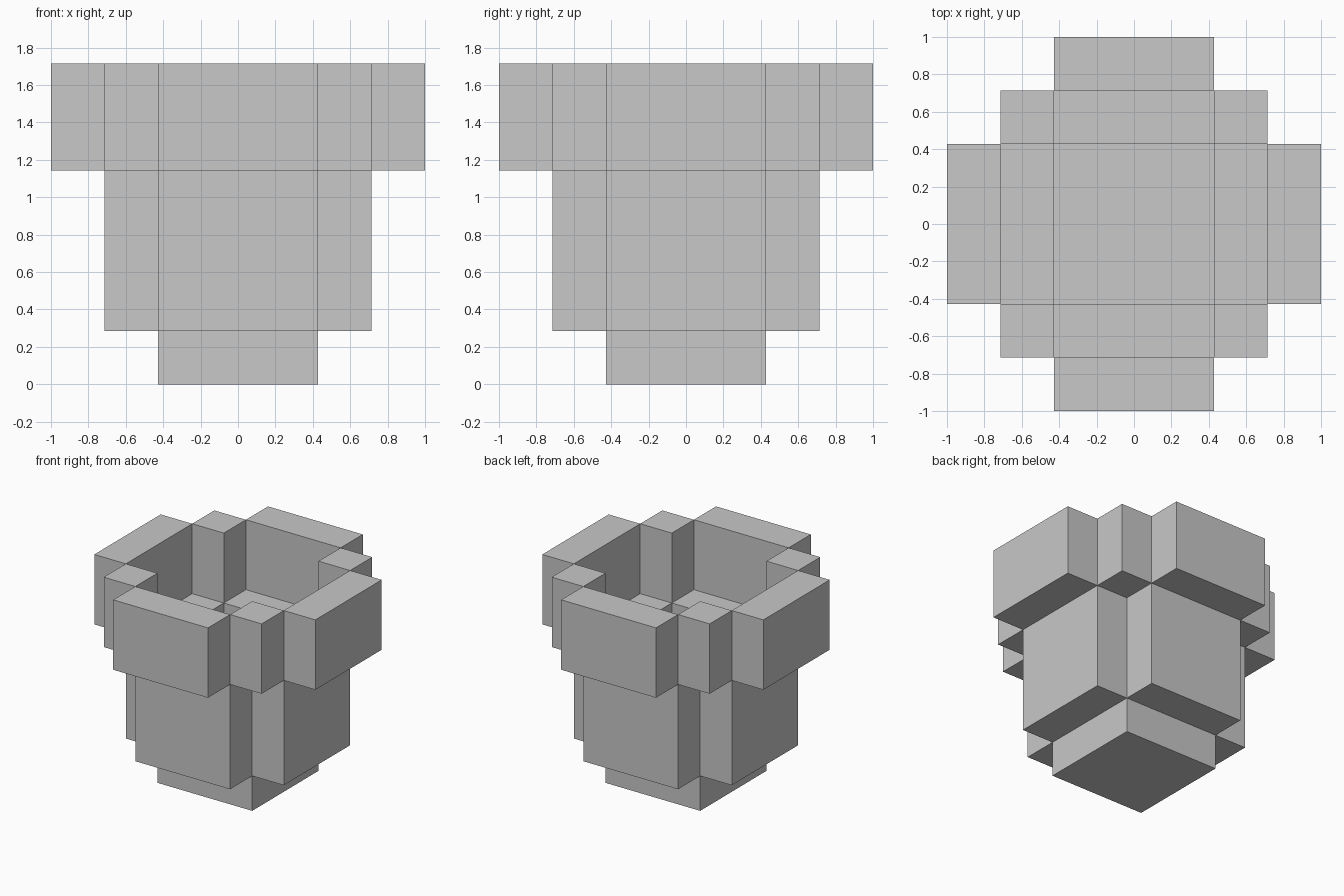
import bpy

if "Cube" in bpy.data.objects:
    bpy.data.objects.remove(bpy.data.objects["Cube"])

U = 2 / 7  # block size

gray = bpy.data.materials.new("light_gray")
gray.diffuse_color = (0.58, 0.58, 0.58, 1)
gray.use_nodes = True
gray.node_tree.nodes["Principled BSDF"].inputs["Base Color"].default_value = gray.diffuse_color


def box(name, x, y, z, sx, sy, sz):
    """Box centred at x, y with its base at z, all in block units."""
    bpy.ops.mesh.primitive_cube_add(size=1, location=(x * U, y * U, (z + sz / 2) * U))
    ob = bpy.context.object
    ob.name = name
    ob.scale = (sx * U, sy * U, sz * U)
    bpy.ops.object.transform_apply(location=False, rotation=False, scale=True)
    ob.data.materials.append(gray)


# Floor of the pot
box("pot_floor", 0, 0, 0, 3, 3, 1)

# Body walls and wider rim walls on all four sides
for part, dist, z, height in (("body_wall", 2, 1, 3), ("rim_wall", 3, 4, 2)):
    for s in (-1, 1):
        box(part, s * dist, 0, z, 1, 3, height)
        box(part, 0, s * dist, z, 3, 1, height)

# Rim corner posts
for sx in (-1, 1):
    for sy in (-1, 1):
        box("rim_corner", sx * 2, sy * 2, 4, 1, 1, 2)
